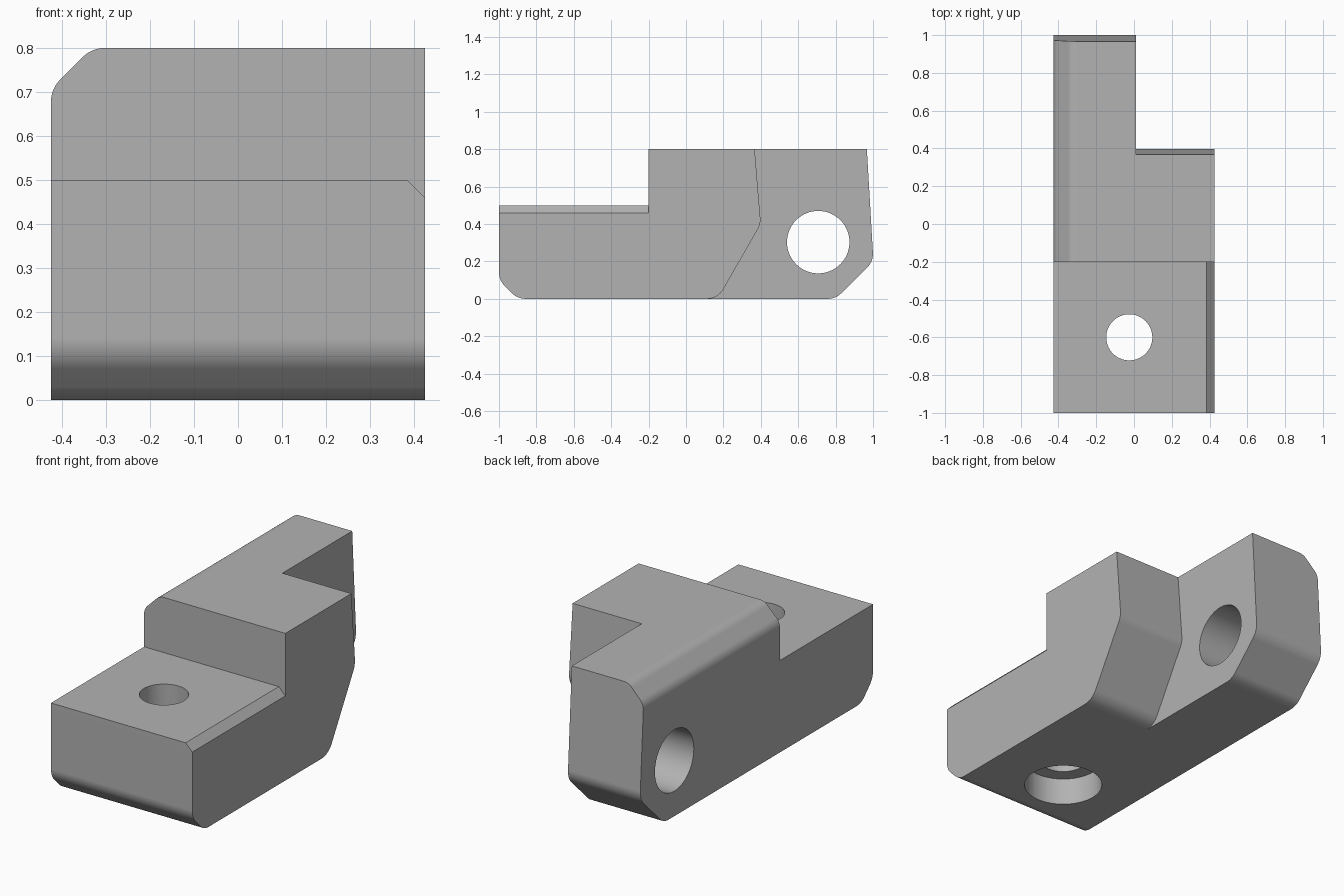
import bpy, bmesh, math
from mathutils import Vector, Matrix

if "Cube" in bpy.data.objects:
    bpy.data.objects.remove(bpy.data.objects["Cube"], do_unlink=True)

grey = bpy.data.materials.new("plain_grey")
grey.use_nodes = True
colour = (0.45, 0.45, 0.45, 1)
grey.diffuse_color = colour
grey.node_tree.nodes["Principled BSDF"].inputs["Base Color"].default_value = colour


def outline(points, steps=8):
    """Turn (a, b, radius) corners into a polygon with rounded corners."""
    result = []
    for i, (a, b, radius) in enumerate(points):
        p = Vector((a, b))
        if not radius:
            result.append(p)
            continue
        before = (Vector(points[i - 1][:2]) - p).normalized()
        after = (Vector(points[(i + 1) % len(points)][:2]) - p).normalized()
        half = before.angle(after) / 2
        centre = p + (before + after).normalized() * radius / math.sin(half)
        start = p + before * radius / math.tan(half) - centre
        end = p + after * radius / math.tan(half) - centre
        sweep = start.angle_signed(end)
        for s in range(steps + 1):
            result.append(centre + Matrix.Rotation(-sweep * s / steps, 2) @ start)
    return result


def prism(name, points, axis, low, high):
    """Extrude a polygon along x (y-z outline) or along y (x-z outline)."""
    bm = bmesh.new()
    place = (lambda p: (low, p.x, p.y)) if axis == "x" else (lambda p: (p.x, low, p.y))
    face = bm.faces.new([bm.verts.new(place(p)) for p in outline(points)])
    grown = bmesh.ops.extrude_face_region(bm, geom=[face])["geom"]
    move = Vector((high - low, 0, 0)) if axis == "x" else Vector((0, high - low, 0))
    bmesh.ops.translate(bm, verts=[g for g in grown if isinstance(g, bmesh.types.BMVert)], vec=move)
    bmesh.ops.recalc_face_normals(bm, faces=bm.faces)
    mesh = bpy.data.meshes.new(name)
    bm.to_mesh(mesh)
    bm.free()
    mesh.materials.append(grey)
    obj = bpy.data.objects.new(name, mesh)
    bpy.context.collection.objects.link(obj)
    return obj


def cylinder(name, radius, depth, location, rotation=(0, 0, 0)):
    bpy.ops.mesh.primitive_cylinder_add(vertices=64, radius=radius, depth=depth,
                                        location=location, rotation=rotation)
    obj = bpy.context.object
    obj.name = name
    obj.data.materials.append(grey)
    return obj


def combine(target, tool, operation):
    mod = target.modifiers.new(tool.name, "BOOLEAN")
    mod.operation = operation
    mod.solver = "EXACT"
    mod.object = tool
    bpy.context.view_layer.objects.active = target
    bpy.ops.object.modifier_apply(modifier=mod.name)
    bpy.data.objects.remove(tool, do_unlink=True)


# Stepped body: a long arm on one side, a shorter block on the other
front = [(-0.2, 0.8, 0), (-0.2, 0.5, 0), (-1, 0.5, 0), (-1, 0.1, 0.1), (-0.9, 0, 0.1)]
body = prism("stepped_bracket", front + [(0.8, 0, 0.1), (1.002, 0.2, 0.1), (0.967, 0.8, 0)],
             "x", -0.425, 0.01)
block = prism("short_block", front + [(0.17, 0, 0.1), (0.4, 0.4, 0.1), (0.367, 0.8, 0)],
              "x", 0.01, 0.425)
combine(body, block, "UNION")

# Rounded bevel along the upper edge and small bevel along the step
combine(body, prism("upper_bevel", [(-0.425, 0.6, 0), (-0.425, 0.707, 0.07), (-0.332, 0.8, 0.07),
                                    (-0.2, 0.8, 0), (-0.2, 0.9, 0), (-0.5, 0.9, 0), (-0.5, 0.6, 0)],
                    "y", -0.3, 1.1), "DIFFERENCE")
combine(body, prism("step_bevel", [(0.385, 0.5, 0), (0.445, 0.44, 0), (0.445, 0.5, 0)],
                    "y", -1.1, -0.2), "DIFFERENCE")

# Bolt hole with a wide recess underneath, and the cross hole in the arm
combine(body, cylinder("bolt_hole", 0.122, 1.4, (-0.025, -0.6, 0.3)), "DIFFERENCE")
combine(body, cylinder("bolt_recess", 0.2, 0.3, (-0.025, -0.6, 0)), "DIFFERENCE")
combine(body, cylinder("cross_hole", 0.167, 0.8, (-0.2, 0.707, 0.303), (0, math.pi / 2, 0)), "DIFFERENCE")

# Merge coplanar pieces, then shade with crisp edges
bm = bmesh.new()
bm.from_mesh(body.data)
bmesh.ops.remove_doubles(bm, verts=bm.verts, dist=0.0001)
bmesh.ops.dissolve_limit(bm, angle_limit=0.005, verts=bm.verts, edges=bm.edges)
bm.to_mesh(body.data)
bm.free()
bpy.ops.object.select_all(action="DESELECT")
body.select_set(True)
bpy.context.view_layer.objects.active = body
bpy.ops.object.shade_smooth_by_angle(angle=math.radians(20))
weighted = body.modifiers.new("even_shading", "WEIGHTED_NORMAL")
weighted.keep_sharp = True
